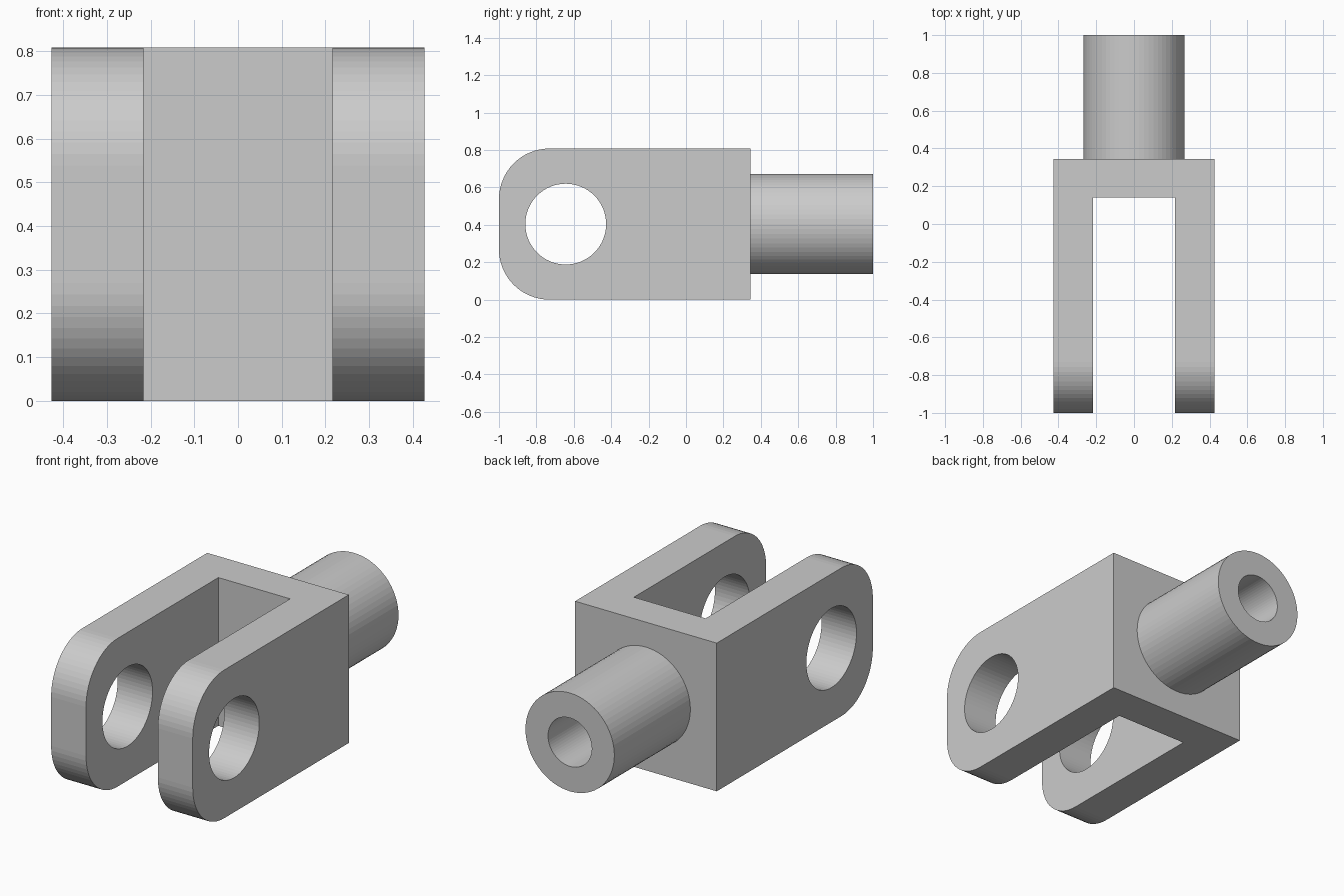
import bpy
import bmesh
from math import pi, sin, cos

cube = bpy.data.objects.get("Cube")
if cube:
    bpy.data.objects.remove(cube, do_unlink=True)

WIDTH, HEIGHT = 0.854, 0.808
MID = HEIGHT / 2
FRONT, BACK, END = -1.0, 0.345, 1.0
SLOT_W, SLOT_BACK = 0.433, 0.14
CORNER, SEGS = 0.27, 64

steel = bpy.data.materials.new("plain grey")
steel.use_nodes = True
grey = (0.6, 0.6, 0.6, 1)
steel.diffuse_color = grey
steel.node_tree.nodes["Principled BSDF"].inputs["Base Color"].default_value = grey


def extrude(name, outline, axis, start, end):
    """Sweep a closed outline along x (points are y, z) or y (points are x, z)."""
    bm = bmesh.new()
    verts = [bm.verts.new((start, a, b) if axis == "x" else (a, start, b))
             for a, b in outline]
    face = bm.faces.new(verts)
    moved = bmesh.ops.extrude_face_region(bm, geom=[face])["geom"]
    span = end - start
    bmesh.ops.translate(bm, verts=[v for v in moved if isinstance(v, bmesh.types.BMVert)],
                        vec=(span, 0, 0) if axis == "x" else (0, span, 0))
    bmesh.ops.recalc_face_normals(bm, faces=bm.faces)
    mesh = bpy.data.meshes.new(name)
    bm.to_mesh(mesh)
    bm.free()
    mesh.materials.append(steel)
    obj = bpy.data.objects.new(name, mesh)
    bpy.context.collection.objects.link(obj)
    return obj


def arc(a, b, radius, start, sweep, steps):
    return [(a + radius * cos(start + sweep * i / steps),
             b + radius * sin(start + sweep * i / steps)) for i in range(steps + 1)]


def circle(a, b, radius):
    return arc(a, b, radius, 0, 2 * pi, SEGS)[:-1]


def cut(target, cutter):
    mod = target.modifiers.new(cutter.name, "BOOLEAN")
    mod.operation = "DIFFERENCE"
    mod.solver = "EXACT"
    mod.object = cutter
    bpy.context.view_layer.objects.active = target
    bpy.ops.object.modifier_apply(modifier=mod.name)
    bpy.data.objects.remove(cutter, do_unlink=True)


# Fork body: side profile with rounded front corners
profile = [(BACK, 0), (BACK, HEIGHT)]
profile += arc(FRONT + CORNER, HEIGHT - CORNER, CORNER, pi / 2, pi / 2, SEGS // 4)
profile += arc(FRONT + CORNER, CORNER, CORNER, pi, pi / 2, SEGS // 4)
fork = extrude("fork_body", profile, "x", -WIDTH / 2, WIDTH / 2)

# Slot between the arms
h = SLOT_W / 2
cut(fork, extrude("slot_cutter", [(-h, -0.1), (h, -0.1), (h, 1), (-h, 1)],
                  "y", FRONT - 0.1, SLOT_BACK))

# Pin hole through both arms
cut(fork, extrude("pin_hole_cutter", circle(-0.643, MID, 0.216), "x", -0.6, 0.6))

# Round shank with a blind bore from its end
shank = extrude("shank", circle(0, MID, 0.268), "y", BACK, END)
cut(shank, extrude("bore_cutter", circle(0, MID, 0.132), "y", BACK + 0.002, END + 0.1))
